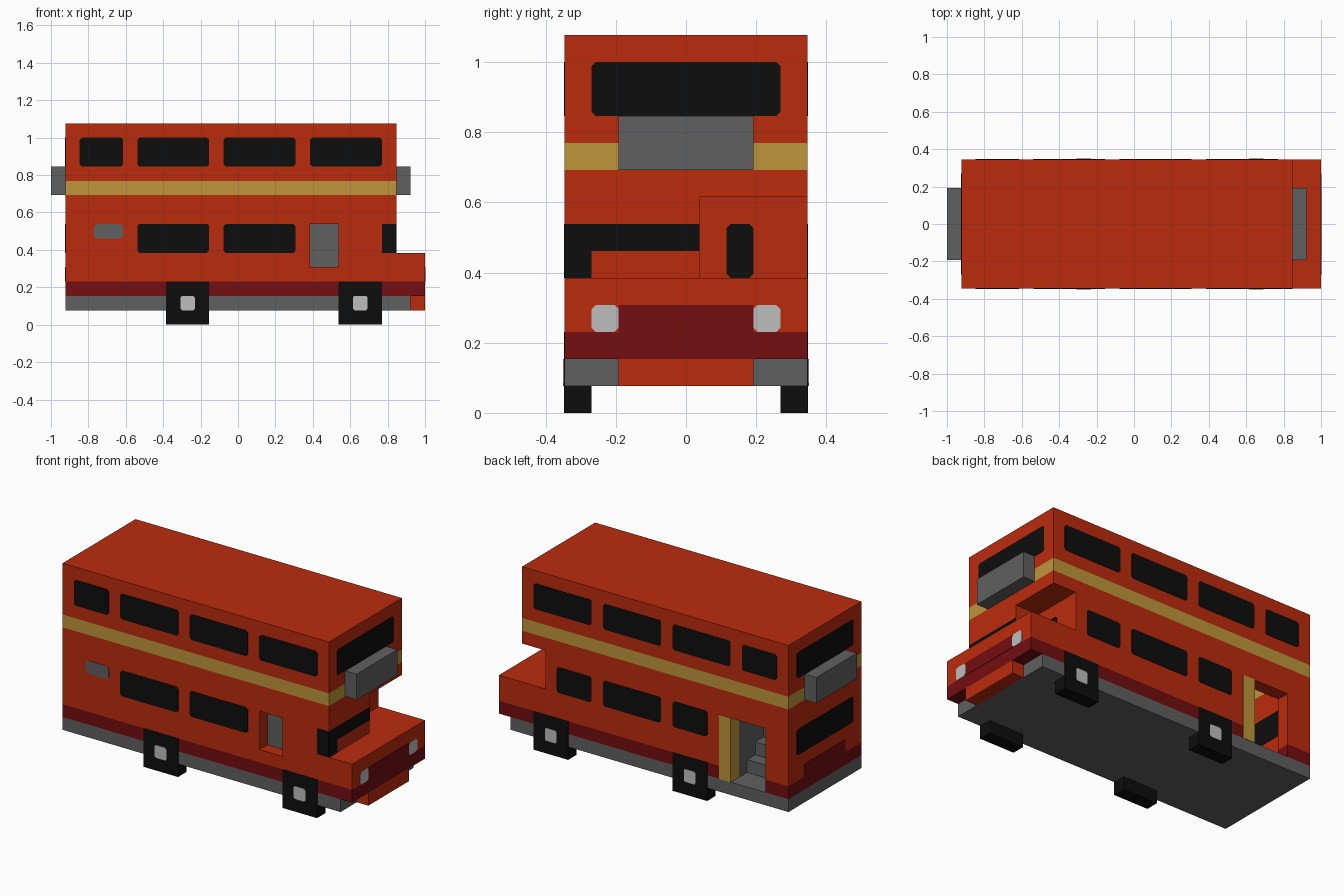
import bpy, bmesh
from mathutils import Vector

if "Cube" in bpy.data.objects:
    bpy.data.objects.remove(bpy.data.objects["Cube"], do_unlink=True)

U = 1 / 26   # design unit: the bus is 52 units long
T = 0.06     # thickness of painted plates, in units


def material(name, rgb):
    lin = [((c / 255 + 0.055) / 1.055) ** 2.4 if c > 10 else c / 255 / 12.92 for c in rgb]
    m = bpy.data.materials.new(name)
    m.use_nodes = True
    m.diffuse_color = (*lin, 1)
    m.node_tree.nodes["Principled BSDF"].inputs["Base Color"].default_value = (*lin, 1)
    return m


RED = material("bus red", (187, 43, 13))
DARK_RED = material("dark red", (115, 14, 16))
GOLD = material("gold", (190, 150, 58))
GREY = material("grey", (96, 96, 96))
LIGHT = material("light grey", (190, 190, 190))
BLACK = material("black", (13, 13, 13))


def finish(name, bm, *mats):
    bmesh.ops.recalc_face_normals(bm, faces=bm.faces)
    me = bpy.data.meshes.new(name)
    bm.to_mesh(me)
    bm.free()
    for m in mats:
        me.materials.append(m)
    ob = bpy.data.objects.new(name, me)
    bpy.context.collection.objects.link(ob)
    return ob


def box(name, x, y, z, *mats):
    """Box from (min, max) pairs in design units."""
    bm = bmesh.new()
    bmesh.ops.create_cube(bm, size=1)
    for v in bm.verts:
        v.co = [U * (r[0] if c < 0 else r[1]) for c, r in zip(v.co, (x, y, z))]
    return finish(name, bm, *mats)


def plate(name, axis, at, side, across, z, mat, cut=0.3):
    """Thin panel with clipped corners on a wall; axis 0 faces x, axis 1 faces y."""
    (a, b), (c, d) = across, z
    outline = [(a + cut, c), (b - cut, c), (b, c + cut), (b, d - cut),
               (b - cut, d), (a + cut, d), (a, d - cut), (a, c + cut)]
    bm = bmesh.new()

    def point(p):
        return (at * U, p[0] * U, p[1] * U) if axis == 0 else (p[0] * U, at * U, p[1] * U)
    face = bm.faces.new([bm.verts.new(point(p)) for p in outline])
    out = bmesh.ops.extrude_face_region(bm, geom=[face])["geom"]
    shift = Vector((0, 0, 0))
    shift[axis] = side * T * U
    bmesh.ops.translate(bm, verts=[g for g in out if isinstance(g, bmesh.types.BMVert)], vec=shift)
    return finish(name, bm, mat)


def paint_bands(ob):
    """Split the walls at the band heights and colour the faces by height."""
    bm = bmesh.new()
    bm.from_mesh(ob.data)
    for h in (6, 18, 20):
        bmesh.ops.bisect_plane(bm, geom=bm.verts[:] + bm.edges[:] + bm.faces[:],
                               plane_co=(0, 0, h * U), plane_no=(0, 0, 1))
    for f in bm.faces:
        h = f.calc_center_median().z / U
        upright = abs(f.normal.z) < 0.5
        f.material_index = 1 if h < 6 else 2 if upright and 18 < h < 20 else 0
    bm.to_mesh(ob.data)
    bm.free()


# Main body with cab notch, side door recess, rear stairwell and its doorway
body = box("body", (-24, 22), (-9, 9), (4, 28), RED, DARK_RED, GOLD)
cutters = [
    box("cab_notch", (18, 23), (1, 10), (10, 16), RED),
    box("door_recess", (10, 14), (-10, -7), (8, 14), RED),
    box("stairwell", (-22, -14), (-7, 7), (3, 26), RED),
    box("doorway", (-20, -14), (6, 10), (3, 14), RED),
]
for c in cutters:
    c.hide_render = True
    mod = body.modifiers.new(c.name, "BOOLEAN")
    mod.operation, mod.solver, mod.object = "DIFFERENCE", "EXACT", c
bpy.context.view_layer.update()
cut_mesh = bpy.data.meshes.new_from_object(
    body.evaluated_get(bpy.context.evaluated_depsgraph_get()))
body.modifiers.clear()
body.data = cut_mesh
for c in cutters:
    bpy.data.objects.remove(c, do_unlink=True)
paint_bands(body)

# Hood, chassis and front underside
hood = box("hood", (22, 26), (-9, 9), (4, 10), RED, DARK_RED, GOLD)
paint_bands(hood)
box("chassis", (-24, 24), (-9, 9), (2, 4), GREY)
box("front_bumper", (24, 26), (-5, 5), (2, 4), RED)
plate("grille", 0, 26, 1, (-5, 5), (6, 8), DARK_RED, 0)
plate("rear_panel", 0, -24, -1, (-5, 5), (6, 8), DARK_RED, 0)
for s, label in ((1, "left"), (-1, "right")):
    plate(label + "_headlight", 0, 26, 1, (min(5 * s, 7 * s), max(5 * s, 7 * s)), (6, 8), LIGHT)

# Destination boxes on both ends
box("front_sign_box", (22, 24), (-5, 5), (18, 22), GREY)
box("rear_sign_box", (-26, -24), (-5, 5), (18, 22), GREY)

# Wheels with hub caps
for s, label in ((1, "left"), (-1, "right")):
    for x, end in ((-10, "rear"), (14, "front")):
        ys = sorted((7 * s, (9 + T) * s))
        box(f"{label}_{end}_wheel", (x, x + 6), ys, (0, 6), BLACK)
        plate(f"{label}_{end}_hub", 1, (9 + T) * s, s, (x + 2, x + 4), (2, 4), LIGHT, 0.2)

# Side windows
UPPER = [(-22, -16), (-14, -4), (-2, 8), (10, 20)]
LOWER = {1: [(-10, -4), (-2, 8), (10, 16)], -1: [(-14, -4), (-2, 8)]}
for s, label in ((1, "left"), (-1, "right")):
    for i, w in enumerate(UPPER):
        plate(f"{label}_upper_window_{i + 1}", 1, 9 * s, s, w, (22, 26), BLACK)
    for i, w in enumerate(LOWER[s]):
        plate(f"{label}_lower_window_{i + 1}", 1, 9 * s, s, w, (10, 14), BLACK)

# End windows
plate("front_upper_window", 0, 22, 1, (-7, 7), (22, 26), BLACK)
plate("rear_upper_window", 0, -24, -1, (-7, 7), (22, 26), BLACK)
plate("rear_lower_window", 0, -24, -1, (-7, 7), (10, 14), BLACK)
plate("rear_window_inside", 0, -22, 1, (-7, 7), (10, 14), BLACK)

# Cab glazing
plate("windscreen", 0, 22, 1, (-9, 1), (12, 14), BLACK, 0)
plate("windscreen_corner", 0, 22, 1, (-9, -7), (10, 12), BLACK, 0)
plate("cab_side_window", 1, -9, -1, (20, 22), (10, 14), BLACK, 0)
plate("cab_rear_window", 0, 18, 1, (3, 5), (10, 14), BLACK)

# Side door and panel
plate("side_door", 1, -7, -1, (10, 14), (8, 14), GREY, 0)
plate("side_panel", 1, -9, -1, (-20, -16), (12, 14), GREY)

# Rear entrance: post, bulkhead and stairs
box("entrance_post", (-14 - T, -12), (7, 9 + T), (4, 14), GOLD)
plate("bulkhead", 0, -14, -1, (-7, 7), (4, 26), GREY, 0)
for i in range(6):
    box(f"stair_{i + 1}", (-22, -14 - T), (-7, 5 - 2 * i), (4 + 2 * i, 6 + 2 * i), GREY)
